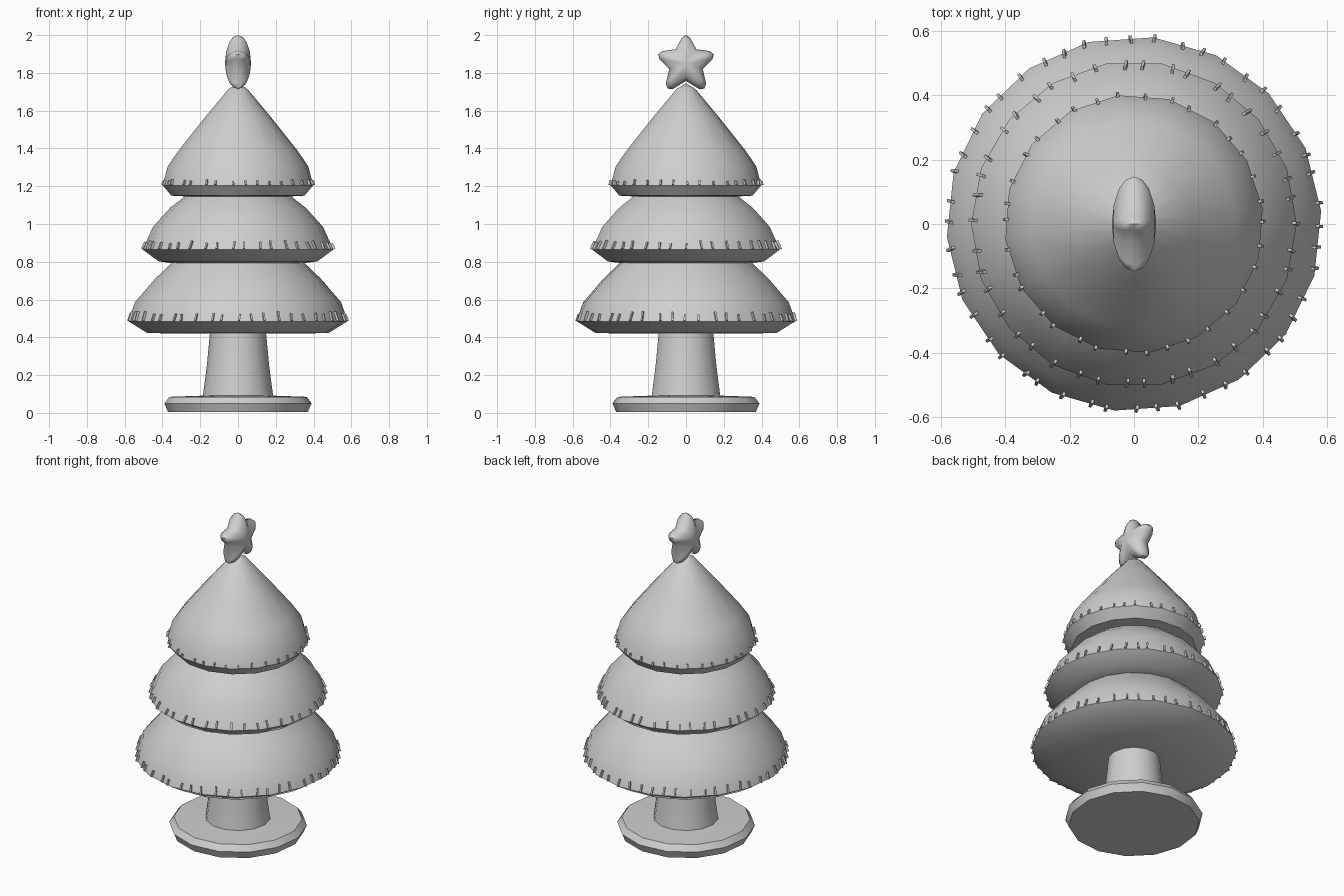
import bpy, bmesh, math, random
from mathutils import Matrix, Vector

if "Cube" in bpy.data.objects:
    bpy.data.objects.remove(bpy.data.objects["Cube"])

random.seed(4)
grey = bpy.data.materials.new("soft grey")
grey.diffuse_color = (0.62, 0.62, 0.62, 1)
grey.use_nodes = True
grey.node_tree.nodes["Principled BSDF"].inputs["Base Color"].default_value = grey.diffuse_color


def finish(bm, name, angle=40, smooth=True):
    bmesh.ops.recalc_face_normals(bm, faces=bm.faces)
    me = bpy.data.meshes.new(name)
    bm.to_mesh(me)
    bm.free()
    me.materials.append(grey)
    ob = bpy.data.objects.new(name, me)
    bpy.context.collection.objects.link(ob)
    if smooth:
        bpy.ops.object.select_all(action='DESELECT')
        ob.select_set(True)
        bpy.context.view_layer.objects.active = ob
        bpy.ops.object.shade_smooth_by_angle(angle=math.radians(angle))
    return ob


def bridge(bm, a, b):
    n = max(len(a), len(b))
    for i in range(n):
        j = (i + 1) % n
        if len(b) == 1:
            bm.faces.new((a[i], a[j], b[0]))
        elif len(a) == 1:
            bm.faces.new((a[0], b[j], b[i]))
        else:
            bm.faces.new((a[i], a[j], b[j], b[i]))


def lathe(name, profile, sides, phase=0.0, angle=40):
    """Revolve (radius, height) points; radius 0 makes a pole."""
    bm = bmesh.new()
    rings = []
    for r, z in profile:
        if r == 0:
            rings.append([bm.verts.new((0, 0, z))])
        else:
            rings.append([bm.verts.new((r * math.cos(phase + math.tau * i / sides),
                                        r * math.sin(phase + math.tau * i / sides), z))
                          for i in range(sides)])
    for a, b in zip(rings, rings[1:]):
        bridge(bm, a, b)
    return finish(bm, name, angle)


def stitches(name, lo, hi, sides, phase, count, length):
    """Short raised ticks running up the slope from a tier's rim."""
    bm = bmesh.new()
    slope = math.atan2(lo[0] - hi[0], hi[1] - lo[1])
    step = math.tau / sides
    for k in range(count):
        a = math.tau * (k + random.uniform(-0.2, 0.2)) / count
        facet = math.cos(step / 2) / math.cos((a - phase) % step - step / 2)
        h = length * random.uniform(0.75, 1.2)
        m = (Matrix.Rotation(a, 4, 'Z')
             @ Matrix.Translation((lo[0] * facet, 0, lo[1]))
             @ Matrix.Rotation(-slope, 4, 'Y')
             @ Matrix.Rotation(random.uniform(-0.15, 0.15), 4, 'X')
             @ Matrix.Translation((0.003, 0, h / 2))
             @ Matrix.Diagonal((0.018, 0.009, h, 1)))
        bmesh.ops.create_cube(bm, size=1, matrix=m)
    finish(bm, name, smooth=False)


# Base disc and trunk
lathe("base", [(0, 0.004), (0.372, 0.004), (0.392, 0.05), (0.365, 0.085), (0.17, 0.092)], 14, 0.1)
lathe("trunk", [(0.187, 0.085), (0.182, 0.12), (0.165, 0.25), (0.148, 0.43)], 14)

# Three padded tiers, stitched along the rim: profile, sides, phase, stitch count, stitch length
tiers = {
    "bottom_tier": ([(0.13, 0.42), (0.48, 0.422), (0.582, 0.485), (0.548, 0.585),
                     (0.44, 0.71), (0.34, 0.805)], 18, 0.07, 48, 0.045),
    "middle_tier": ([(0.33, 0.79), (0.42, 0.802), (0.505, 0.865), (0.45, 0.985),
                     (0.36, 1.085), (0.27, 1.155)], 18, 0.0, 42, 0.042),
    "top_tier": ([(0.26, 1.145), (0.355, 1.15), (0.402, 1.205), (0.375, 1.305),
                  (0.32, 1.385), (0.18, 1.56), (0.05, 1.715), (0, 1.745)], 16, 0.12, 34, 0.026),
}
for name, (prof, sides, phase, count, length) in tiers.items():
    lathe(name, prof, sides, phase)
    stitches(name + "_stitches", prof[2], prof[3], sides, phase, count, length)

# Puffy star, facing sideways along x
outline = []
for k in range(5):
    tip = (0.15, 0.155, 0.165, 0.165, 0.155)[k]
    for off, r in ((-9, tip * 0.92), (0, tip), (9, tip * 0.92), (36, 0.093)):
        t = math.radians(72 * k + off)
        outline.append((r * math.sin(t), r * math.cos(t)))
bm = bmesh.new()
rings = []
for s, x in ((0, -0.069), (0.4, -0.063), (0.75, -0.046), (0.93, -0.026), (1, 0),
             (0.93, 0.026), (0.75, 0.046), (0.4, 0.063), (0, 0.069)):
    if s == 0:
        rings.append([bm.verts.new((x, 0, 1.85))])
    else:
        rings.append([bm.verts.new((x, s * y, 1.85 + s * z)) for y, z in outline])
for a, b in zip(rings, rings[1:]):
    bridge(bm, a, b)
finish(bm, "star", 60)
